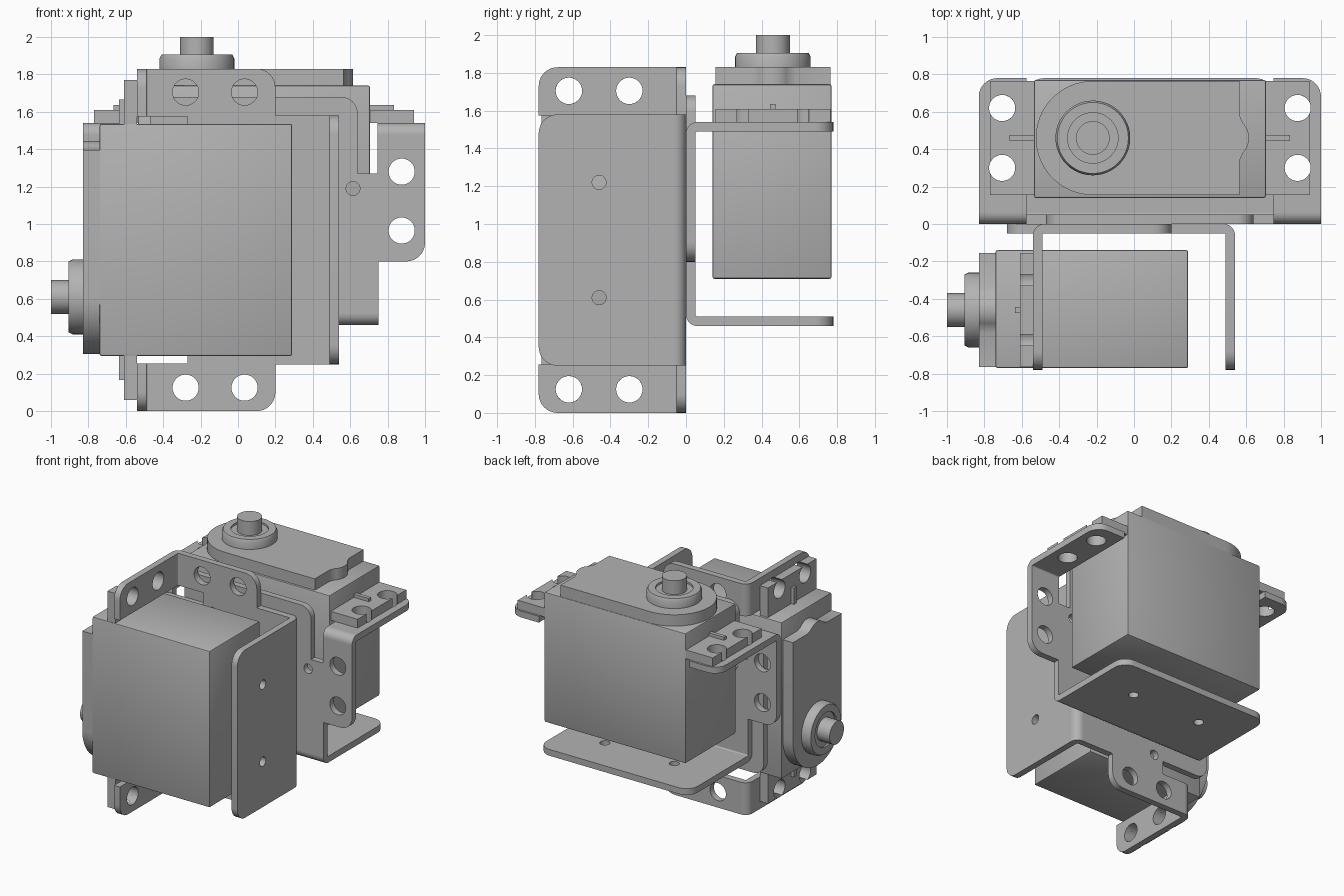
import bpy, bmesh
from math import sin, cos, pi, radians
from mathutils import Matrix, Vector

if "Cube" in bpy.data.objects:
    bpy.data.objects.remove(bpy.data.objects["Cube"])

grey = bpy.data.materials.new("plain_grey")
grey.use_nodes = True
COLOUR = (0.45, 0.45, 0.45, 1)
grey.diffuse_color = COLOUR
grey.node_tree.nodes["Principled BSDF"].inputs["Base Color"].default_value = COLOUR

MID = 0.085          # middle of the bracket along its length
THICK = 0.05         # sheet thickness
parts = []


def finish(bm, name):
    bmesh.ops.recalc_face_normals(bm, faces=bm.faces)
    mesh = bpy.data.meshes.new(name)
    bm.to_mesh(mesh)
    bm.free()
    mesh.materials.append(grey)
    obj = bpy.data.objects.new(name, mesh)
    bpy.context.collection.objects.link(obj)
    parts.append(obj)
    return obj


def arc(cx, cy, r, start, end, steps=24):
    return [(cx + r * cos(radians(start + (end - start) * i / steps)),
             cy + r * sin(radians(start + (end - start) * i / steps))) for i in range(steps + 1)]


def circle(cx, cy, r):
    return arc(cx, cy, r, 0, 360, 32)[:-1]


def rounded(points):
    """Outline from (x, y, corner radius) entries."""
    out = []
    for i, (x, y, r) in enumerate(points):
        p = Vector((x, y))
        if r == 0:
            out.append((x, y))
            continue
        a = (Vector(points[i - 1][:2]) - p).normalized()
        b = (Vector(points[(i + 1) % len(points)][:2]) - p).normalized()
        for k in range(9):
            t = k / 8 * pi / 2
            q = p + a * r * (1 - sin(t)) + b * r * (1 - cos(t))
            out.append((q.x, q.y))
    return out


def plate(name, outline, holes, low, high, upright=False):
    """Extruded sheet: flat ones rise along z, upright ones run along y."""
    bm = bmesh.new()
    for loop in [outline] + holes:
        vs = [bm.verts.new((x, y, low)) for x, y in loop]
        for i, v in enumerate(vs):
            bm.edges.new((vs[i - 1], v))
    bmesh.ops.triangle_fill(bm, edges=bm.edges[:], use_beauty=True, normal=(0, 0, 1))
    bmesh.ops.dissolve_limit(bm, angle_limit=0.01, verts=bm.verts[:], edges=bm.edges[:])
    new = bmesh.ops.extrude_face_region(bm, geom=bm.faces[:])["geom"]
    bmesh.ops.translate(bm, vec=(0, 0, high - low),
                        verts=[g for g in new if isinstance(g, bmesh.types.BMVert)])
    if upright:
        for v in bm.verts:
            v.co = (v.co.x, v.co.z, v.co.y)
    return finish(bm, name)


def box(name, x0, x1, y0, y1, z0, z1, bevel=0.0):
    bm = bmesh.new()
    bmesh.ops.create_cube(bm, size=1)
    for v in bm.verts:
        v.co = ((x0 + x1) / 2 + v.co.x * (x1 - x0), (y0 + y1) / 2 + v.co.y * (y1 - y0),
                (z0 + z1) / 2 + v.co.z * (z1 - z0))
    if bevel:
        bmesh.ops.bevel(bm, geom=bm.edges[:], offset=bevel, segments=2, profile=0.5, affect='EDGES')
    return finish(bm, name)


def fold(name, x0, x1, cy, cz, start):
    """Quarter-round bend joining two sheets, running along x."""
    ring = arc(cy, cz, 0.06, start, start + 90, 8) + arc(cy, cz, 0.01, start + 90, start, 8)
    bm = bmesh.new()
    face = bm.faces.new([bm.verts.new((x0, y, z)) for y, z in ring])
    new = bmesh.ops.extrude_face_region(bm, geom=[face])["geom"]
    bmesh.ops.translate(bm, vec=(x1 - x0, 0, 0),
                        verts=[g for g in new if isinstance(g, bmesh.types.BMVert)])
    return finish(bm, name)


def mirrored(half):
    """Close a right-hand half outline with its mirror image about MID."""
    return half + [(2 * MID - x, y, r) for x, y, r in reversed(half)]


def both(x):
    return (x, 2 * MID - x)


# --- Bracket: upright sheet with ears, slots and a rounded tab
upright = mirrored([(0.75, 0.52, 0), (0.75, 0.8, 0), (1.0, 0.8, 0.1), (1.0, 1.48, 0), (0.745, 1.48, 0),
                    (0.745, 1.27, 0), (0.64, 1.27, 0), (0.64, 1.68, 0.09)])
holes = [circle(x, z, 0.07) for x in both(0.875) for z in (0.965, 1.28)]
holes += [circle(x, 1.19, 0.037) for x in both(0.615)]
plate("bracket_upright", rounded(upright), holes, 0, THICK, True)

# Bracket foot and its bend
foot = mirrored([(0.75, 0.06, 0), (0.75, 0.78, 0.1)])
plate("bracket_foot", rounded(foot), [circle(x, 0.46, 0.037) for x in both(0.39)], 0.46, 0.51)
fold("bracket_foot_bend", both(0.75)[1], 0.75, 0.06, 0.52, 180)

# Bracket ears that carry the motor
for side, sign in (("left", 1), ("right", -1)):
    inner, outer, centre = (MID + sign * d for d in (0.66, 0.915, 0.79))
    ear = [(inner, 0.06, 0), (outer, 0.06, 0), (outer, 0.78, 0.1), (inner, 0.78, 0)]
    plate(side + "_bracket_ear", rounded(ear), [circle(centre, y, 0.07) for y in (0.3, 0.62)], 1.49, 1.54)
    fold(side + "_bracket_ear_bend", min(inner, outer), max(inner, outer), 0.06, 1.48, 90)

# --- Motor: case
box("motor_case", -0.535, 0.705, 0.14, 0.77, 0.71, 1.74, 0.01)

# Motor mounting lugs with holes that break out of the end, and a centre rib
for side, sign in (("left", 1), ("right", -1)):
    end, root, centre = (MID + sign * d for d in (0.855, 0.6, 0.79))
    lug = [(root, 0.155), (end, 0.155)]
    for y in (0.3, 0.62):
        bite = arc(0, y, 0.07, -25, -335)
        lug += [(end, y - 0.03)] + [(centre + sign * x, yy) for x, yy in bite] + [(end, y + 0.03)]
    lug += [(end, 0.765), (root, 0.765)]
    plate(side + "_motor_lug", lug, [], 1.54, 1.61)
    tip = MID + sign * 0.75
    box(side + "_lug_rib", min(root, tip), max(root, tip), 0.445, 0.475, 1.6, 1.635)

# Motor lid: round around the shaft, square at the far end with a small bulge
lid = arc(-0.22, 0.46, 0.305, 90, 270, 32) + [(0.565, 0.155)]
lid += [(0.565, 0.34)] + arc(0.5, 0.46, 0.115, -45, 45, 12) + [(0.565, 0.58), (0.565, 0.765)]
plate("motor_lid", lid, [], 1.73, 1.83)

# Output collar and shaft, turned around one axis
profile = [(0.2, 1.82), (0.2, 1.885), (0.19, 1.905), (0.135, 1.905), (0.135, 1.89),
           (0.09, 1.89), (0.09, 2.0), (0, 2.0)]
bm = bmesh.new()
line = [bm.verts.new((-0.22 + r, 0.46, z)) for r, z in profile]
edges = [bm.edges.new(pair) for pair in zip(line, line[1:])]
bmesh.ops.spin(bm, geom=line + edges, cent=(-0.22, 0.46, 0), axis=(0, 0, 1), angle=2 * pi, steps=48)
bmesh.ops.remove_doubles(bm, verts=bm.verts[:], dist=0.0005)
bmesh.ops.holes_fill(bm, edges=[e for e in bm.edges if e.is_boundary], sides=0)
finish(bm, "output_shaft")

# --- Second unit: the same assembly turned on its side in front of the first
turn = Matrix(((0, 0, -1, 1), (0, -1, 0, 0), (1, 0, 0, 0.83), (0, 0, 0, 1)))
for obj in parts[:]:
    twin = obj.copy()
    twin.data = obj.data.copy()
    twin.data.transform(turn)
    twin.data.flip_normals()
    base = obj.name
    obj.name, twin.name = "rear_" + base, "front_" + base
    bpy.context.collection.objects.link(twin)
    parts.append(twin)

# Smooth the curves and keep the sheet edges sharp
bpy.ops.object.select_all(action='DESELECT')
for obj in parts:
    obj.select_set(True)
bpy.context.view_layer.objects.active = parts[0]
bpy.ops.object.shade_smooth_by_angle(angle=radians(30))
